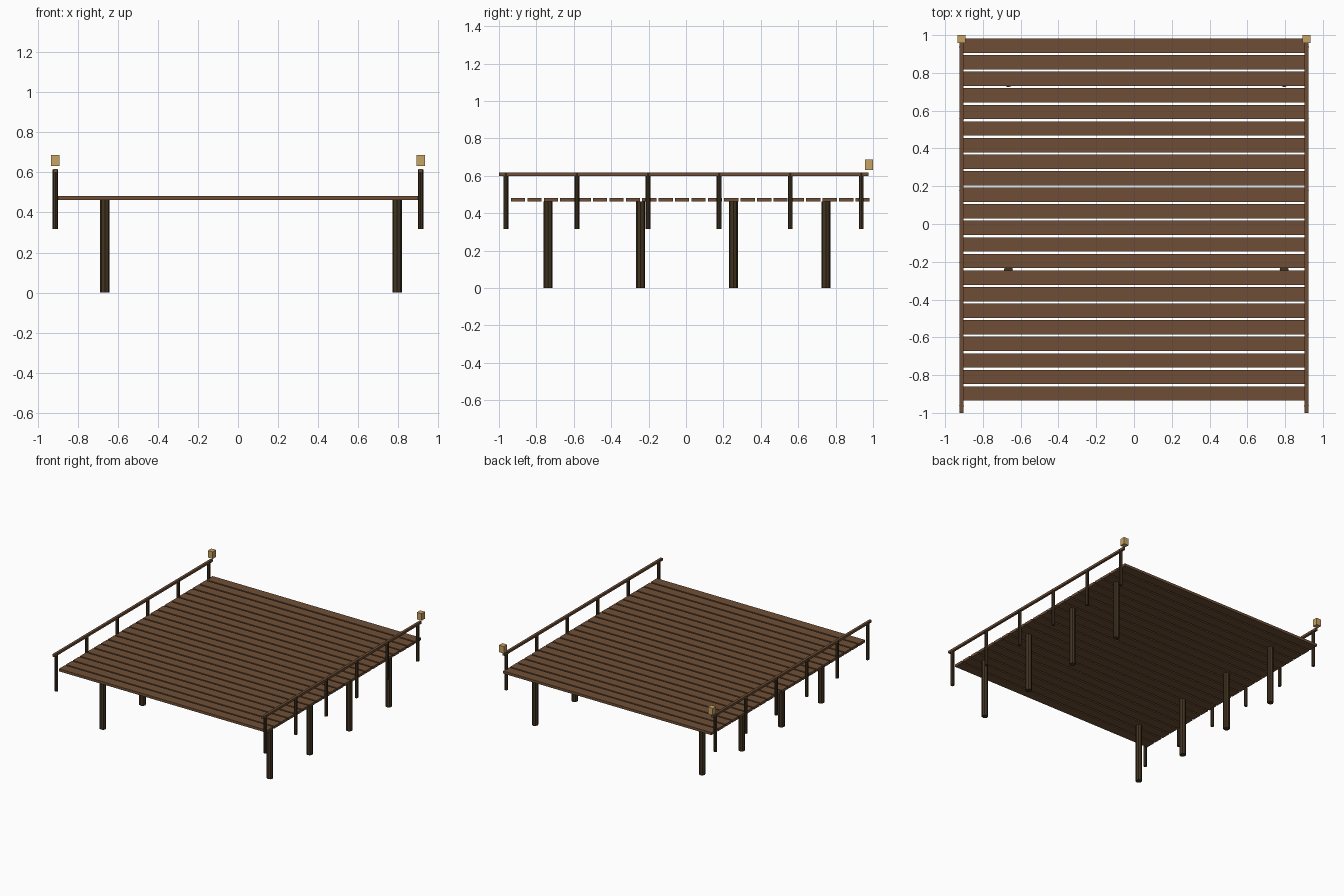
import bpy
import math

cube = bpy.data.objects.get("Cube")
if cube:
    bpy.data.objects.remove(cube, do_unlink=True)


def make_material(name, rgb):
    mat = bpy.data.materials.new(name)
    mat.use_nodes = True
    color = (*rgb, 1.0)
    mat.diffuse_color = color
    bsdf = next(n for n in mat.node_tree.nodes if n.type == 'BSDF_PRINCIPLED')
    bsdf.inputs["Base Color"].default_value = color
    return mat


deck_wood = make_material("deck wood", (0.156, 0.078, 0.037))
dark_wood = make_material("dark wood", (0.054, 0.034, 0.015))
lantern_glow = make_material("lantern yellow", (0.58, 0.37, 0.13))


def box(name, center, size, mat):
    bpy.ops.mesh.primitive_cube_add(size=1, location=center)
    obj = bpy.context.object
    obj.name = name
    obj.scale = size
    obj.data.materials.append(mat)
    return obj


def post(name, x, y, bottom, top, radius):
    bpy.ops.mesh.primitive_cylinder_add(
        vertices=8, radius=radius, depth=top - bottom,
        location=(x, y, (bottom + top) / 2))
    obj = bpy.context.object
    obj.name = name
    obj.data.materials.append(dark_wood)
    return obj


DECK_BOTTOM, DECK_TOP = 0.462, 0.482
RAIL_X = 0.913

# Deck planks with narrow gaps
for i in range(22):
    box(f"plank_{i + 1}",
        (0, 0.944 - i * 0.0877, (DECK_BOTTOM + DECK_TOP) / 2),
        (1.82, 0.076, DECK_TOP - DECK_BOTTOM), deck_wood)

# Support piles, two rows of four
for row, x in (("right", -0.665), ("left", 0.795)):
    for i in range(4):
        post(f"{row}_pile_{i + 1}", x, -0.737 + i * 0.495, 0, DECK_BOTTOM, 0.024)

# Side railings, each with a lantern at the back end
for side, x in (("right", -RAIL_X), ("left", RAIL_X)):
    for i in range(6):
        post(f"{side}_rail_post_{i + 1}", x, -0.963 + i * 0.38, 0.317, 0.615, 0.0128)
    box(f"{side}_handrail", (x, -0.0125, 0.609), (0.02, 1.975, 0.018), deck_wood)
    box(f"{side}_lantern", (x, 0.979, 0.659), (0.042, 0.042, 0.055), lantern_glow)
